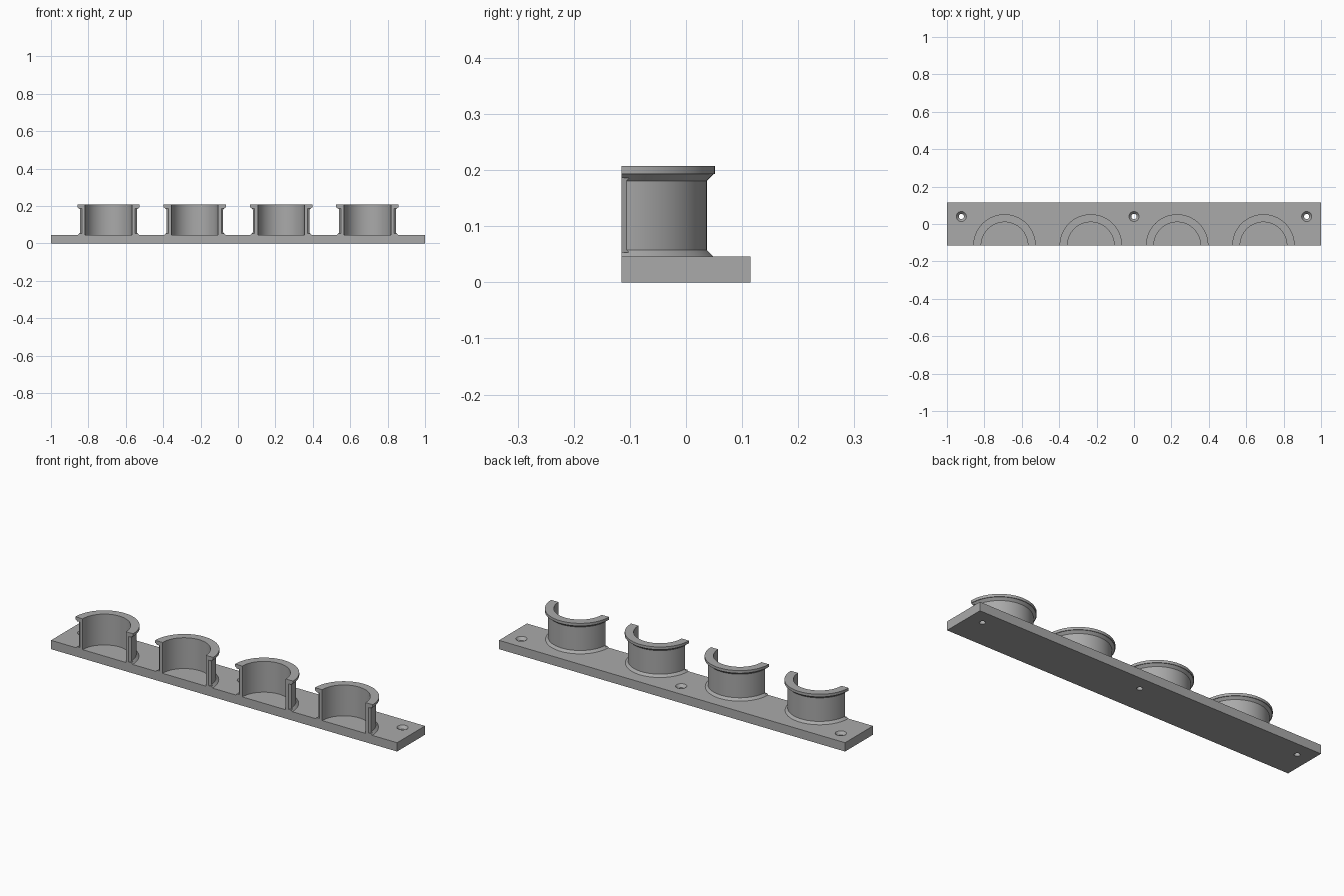
import bpy, bmesh, math

if "Cube" in bpy.data.objects:
    bpy.data.objects.remove(bpy.data.objects["Cube"])

FRONT, BACK, PLATE_TOP = -0.115, 0.115, 0.046

grey = bpy.data.materials.new("plain grey")
grey.diffuse_color = (0.4, 0.4, 0.4, 1)
grey.use_nodes = True
grey.node_tree.nodes["Principled BSDF"].inputs["Base Color"].default_value = grey.diffuse_color


def make(name, bm):
    bmesh.ops.recalc_face_normals(bm, faces=bm.faces)
    mesh = bpy.data.meshes.new(name)
    bm.to_mesh(mesh)
    bm.free()
    obj = bpy.data.objects.new(name, mesh)
    bpy.context.collection.objects.link(obj)
    mesh.materials.append(grey)
    return obj


def activate(obj):
    bpy.ops.object.select_all(action='DESELECT')
    obj.select_set(True)
    bpy.context.view_layer.objects.active = obj


def sweep(name, profile, angle, steps, centre):
    """Turn a closed (radius, z) profile about a vertical axis."""
    bm = bmesh.new()
    full = angle > 6
    rings = []
    for i in range(steps if full else steps + 1):
        a = angle * i / steps
        rings.append([bm.verts.new((centre[0] + r * math.cos(a),
                                    centre[1] + r * math.sin(a), z))
                      for r, z in profile])
    n = len(profile)
    pairs = list(zip(rings, rings[1:]))
    if full:
        pairs.append((rings[-1], rings[0]))
        bm.faces.new([r[0] for r in rings])
        bm.faces.new([r[-1] for r in rings])
    else:
        bm.faces.new(rings[0])
        bm.faces.new(rings[-1])
    for p, q in pairs:
        for j in range(n - 1 if full else n):
            k = (j + 1) % n
            bm.faces.new((p[j], p[k], q[k], q[j]))
    return make(name, bm)


def prism(name, outline, z0, z1):
    bm = bmesh.new()
    low = [bm.verts.new((x, y, z0)) for x, y in outline]
    high = [bm.verts.new((x, y, z1)) for x, y in outline]
    bm.faces.new(low)
    bm.faces.new(high)
    for i in range(len(low)):
        j = (i + 1) % len(low)
        bm.faces.new((low[i], low[j], high[j], high[i]))
    return make(name, bm)


def cut(obj, cutter):
    mod = obj.modifiers.new("cut", 'BOOLEAN')
    mod.operation = 'DIFFERENCE'
    mod.solver = 'EXACT'
    mod.object = cutter
    activate(obj)
    bpy.ops.object.modifier_apply(modifier=mod.name)
    bpy.data.objects.remove(cutter)


# Mounting plate with three countersunk screw holes
plate = prism("mounting_plate",
              [(-1, FRONT), (1, FRONT), (1, BACK), (-1, BACK)], 0, PLATE_TOP)
for x in (-0.923, 0, 0.923):
    hole = [(0.014, -0.02), (0.014, 0.031), (0.027, PLATE_TOP), (0.027, 0.07)]
    cut(plate, sweep("screw_hole_cutter", hole, 2 * math.pi, 32, (x, 0.04)))
activate(plate)
bpy.ops.object.shade_smooth_by_angle(angle=math.radians(30))

# Half-round holders: flared foot, straight wall, top rim
holder_profile = [(0.125, PLATE_TOP), (0.164, PLATE_TOP), (0.152, 0.058),
                  (0.152, 0.181), (0.164, 0.193), (0.167, 0.193),
                  (0.167, 0.207), (0.125, 0.207)]
for i in range(4):
    cx = -0.6923 + i * 0.4615
    holder = sweep(f"holder_{i + 1}", holder_profile, math.pi, 48, (cx, FRONT))
    # Bevelled outer corners on the two open ends of the wall
    for s in (-1, 1):
        wedge = [(cx + s * 0.139, FRONT - 0.002), (cx + s * 0.166, FRONT + 0.022),
                 (cx + s * 0.19, FRONT - 0.002)]
        cut(holder, prism("bevel_cutter", wedge, 0.053, 0.186))
    activate(holder)
    bpy.ops.object.shade_smooth_by_angle(angle=math.radians(30))
